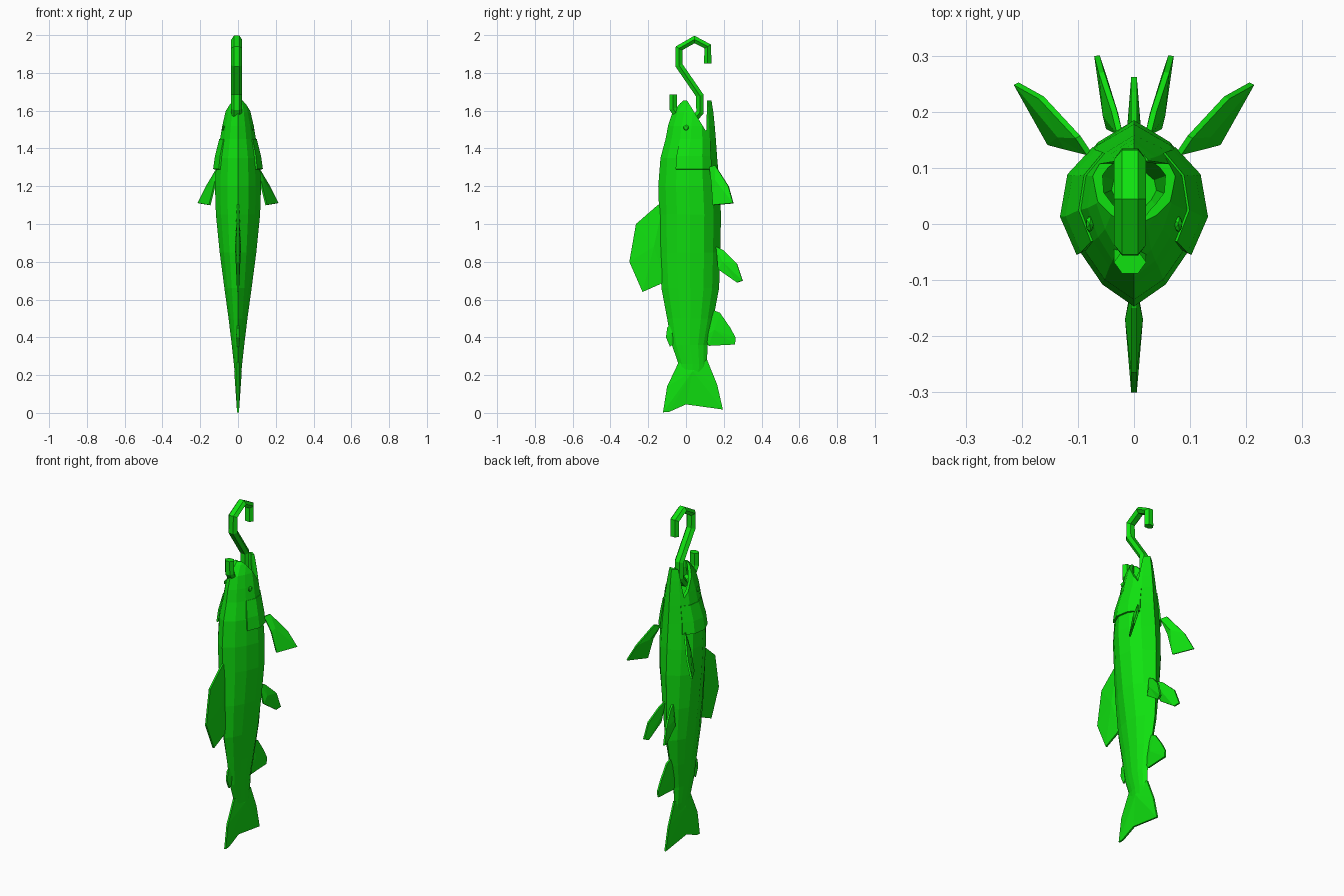
import bpy, bmesh
from mathutils import Vector
from mathutils.geometry import normal

cube = bpy.data.objects.get("Cube")
if cube:
    bpy.data.objects.remove(cube, do_unlink=True)

green = bpy.data.materials.new("bright green")
green.use_nodes = True
colour = (0.005, 0.76, 0.005, 1)
green.diffuse_color = colour
bsdf = next(n for n in green.node_tree.nodes if n.type == 'BSDF_PRINCIPLED')
bsdf.inputs["Base Color"].default_value = colour

# Half cross-section of the fish: x as a share of half width, y as a share from back to belly
HALF = [(0, 0), (.46, .12), (.77, .29), (1, .5), (.9, .73), (.55, .88), (0, 1)]
FULL = HALF + [(-x, y) for x, y in HALF[-2:0:-1]]


def make(name, verts, faces):
    mesh = bpy.data.meshes.new(name)
    mesh.from_pydata([tuple(v) for v in verts], [], faces)
    bm = bmesh.new()
    bm.from_mesh(mesh)
    bmesh.ops.recalc_face_normals(bm, faces=bm.faces)
    bm.to_mesh(mesh)
    bm.free()
    mesh.materials.append(green)
    obj = bpy.data.objects.new(name, mesh)
    bpy.context.collection.objects.link(obj)
    return obj


def loft(name, rings, section=FULL, closed=True):
    """Rings are (z, back y, belly y, half width)."""
    n = len(section)
    verts = [(x * w, a + (b - a) * y, z) for z, a, b, w in rings for x, y in section]
    faces = []
    for r in range(len(rings) - 1):
        for i in range(n if closed else n - 1):
            j = (i + 1) % n
            faces.append((r * n + i, r * n + j, r * n + n + j, r * n + n + i))
    if closed:
        faces += [tuple(range(n)), tuple(range(len(verts) - n, len(verts)))]
    return make(name, verts, faces)


def fin(name, outline, apex, thick, rim=.005):
    """Thin-edged fin, thickest at its apex."""
    pts = [Vector(p) for p in outline]
    d = normal(pts)
    n = len(pts)
    verts = [p + d * rim for p in pts] + [p - d * rim for p in pts]
    verts += [Vector(apex) + d * thick, Vector(apex) - d * thick]
    faces = []
    for i in range(n):
        j = (i + 1) % n
        faces += [(i, j, 2 * n), (n + j, n + i, 2 * n + 1), (j, i, n + i, n + j)]
    return make(name, verts, faces)


def flat_fin(name, outline, apex, thick):
    return fin(name, [(0, y, z) for y, z in outline], (0, *apex), thick)


def cut(obj, cutter):
    cutter.hide_render = True
    mod = obj.modifiers.new("cut", 'BOOLEAN')
    mod.operation = 'DIFFERENCE'
    mod.solver = 'EXACT'
    mod.object = cutter
    bpy.context.view_layer.objects.active = obj
    bpy.ops.object.modifier_apply(modifier=mod.name)
    bpy.data.objects.remove(cutter, do_unlink=True)


# Body and head
body = loft("body", [
    (.18, -.035, .1, .014), (.26, -.04, .11, .022), (.36, -.075, .115, .033),
    (.5, -.1, .145, .05), (.66, -.13, .175, .072), (.85, -.14, .182, .097),
    (1.05, -.142, .185, .117), (1.2, -.147, .178, .122), (1.35, -.135, .165, .114),
    (1.45, -.108, .158, .095), (1.52, -.095, .152, .083), (1.59, -.072, .145, .067),
    (1.64, -.03, .137, .052), (1.655, -.012, .135, .042)])

# Open mouth: hollow throat, then the gap between the jaws
cut(body, loft("throat_cutter", [
    (1.36, .02, .1, .04), (1.5, -.03, .13, .066),
    (1.62, 0, .12, .046), (1.75, 0, .115, .04)]))
gap = [(.107, 1.49), (.005, 1.655), (.005, 1.8), (.117, 1.8)]
cut(body, make("jaw_cutter", [(s, y, z) for s in (-.3, .3) for y, z in gap],
               [(0, 1, 2, 3), (4, 5, 6, 7)] +
               [(i, (i + 1) % 4, (i + 1) % 4 + 4, i + 4) for i in range(4)]))

# Midline fins
flat_fin("dorsal_fin", [(-.12, 1.11), (-.15, 1.1), (-.265, 1.0), (-.3, .8),
                        (-.23, .64), (-.14, .68), (-.11, .7)], (-.17, .88), .016)
flat_fin("adipose_fin", [(-.07, .48), (-.1, .45), (-.106, .4), (-.085, .35), (-.06, .37)],
         (-.075, .42), .012)
flat_fin("anal_fin", [(.13, .55), (.18, .53), (.235, .45), (.262, .4), (.26, .362),
                      (.12, .355), (.1, .4)], (.15, .44), .014)
flat_fin("tail_fin", [(-.038, .27), (-.1, .14), (-.122, .003), (-.09, .005), (0, .045),
                      (.195, .018), (.165, .15), (.112, .28)], (.035, .22), .02)

# Paired fins, gill covers and eyes
for s, side in ((1, "left"), (-1, "right")):
    fin(side + "_pectoral_fin",
        [(s * x, y, z) for x, y, z in [
            (.08, .125, 1.3), (.1, .155, 1.31), (.165, .225, 1.2),
            (.21, .25, 1.11), (.15, .143, 1.1), (.12, .135, 1.22)]],
        (s * .125, .16, 1.23), .013)
    fin(side + "_pelvic_fin",
        [(s * x, y, z) for x, y, z in [
            (.025, .16, .88), (.035, .2, .86), (.058, .27, .79),
            (.066, .3, .7), (.056, .27, .69), (.045, .17, .76)]],
        (s * .042, .195, .8), .014)
    gill = loft(side + "_gill_cover",
                [(1.45, -.106, .156, .094), (1.36, -.136, .165, .117), (1.29, -.145, .172, .127)],
                [(s * x, y) for x, y in HALF[2:6]], closed=False)
    solid = gill.modifiers.new("thickness", 'SOLIDIFY')
    solid.thickness = .01
    solid.offset = 0
    bpy.ops.mesh.primitive_ico_sphere_add(subdivisions=1, radius=.016, location=(s * .079, 0, 1.51))
    eye = bpy.context.object
    eye.name = side + "_eye"
    eye.scale.x = .5
    eye.data.materials.append(green)

# S-shaped hook, six-sided
path = [(.115, 1.85), (.115, 1.94), (.045, 1.977), (-.037, 1.93), (-.037, 1.84),
        (.073, 1.68), (.073, 1.59), (.03, 1.54), (-.035, 1.56), (-.068, 1.61), (-.068, 1.685)]
curve = bpy.data.curves.new("hook", 'CURVE')
curve.dimensions = '3D'
curve.bevel_depth = .023
curve.bevel_resolution = 1
curve.use_fill_caps = True
spline = curve.splines.new('POLY')
spline.points.add(len(path) - 1)
for p, (y, z) in zip(spline.points, path):
    p.co = (0, y, z, 1)
spline.use_smooth = False
curve.materials.append(green)
hook = bpy.data.objects.new("hook", curve)
hook.location.x = -.007
hook.scale.x = 1.25
bpy.context.collection.objects.link(hook)
